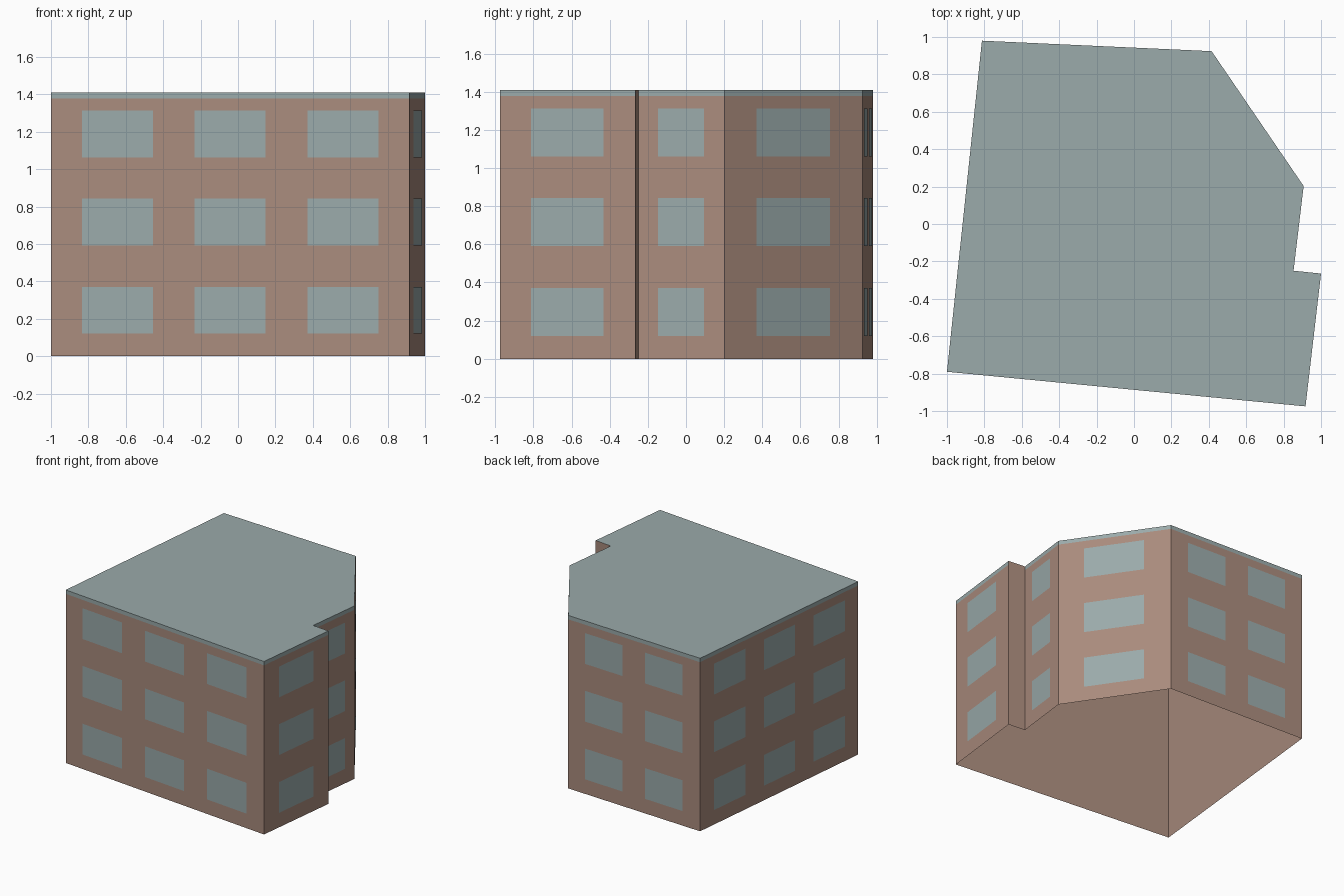
import bpy
import bmesh
from mathutils import Vector

cube = bpy.data.objects.get("Cube")
if cube:
    bpy.data.objects.remove(cube, do_unlink=True)


def make_material(name, rgb):
    mat = bpy.data.materials.new(name)
    mat.use_nodes = True
    mat.diffuse_color = (*rgb, 1)
    mat.node_tree.nodes["Principled BSDF"].inputs["Base Color"].default_value = (*rgb, 1)
    return mat


brown = make_material("brown_plaster", (0.40, 0.26, 0.205))
teal = make_material("grey_teal", (0.325, 0.405, 0.405))

HEIGHT = 1.41
BAND = 1.378      # underside of the roof edge band
PROUD = 0.003     # how far the window panes stand off the wall

# Footprint corner, then the number of window columns on the wall that follows
PLAN = [((-1.0, -0.79), 3), ((0.917, -0.975), 1), ((1.0, -0.265), 0),
        ((0.853, -0.25), 1), ((0.907, 0.203), 1), ((0.415, 0.924), 2),
        ((-0.813, 0.98), 3)]
# Column count: (end margin, window width) as fractions of the wall
LAYOUT = {1: (0.228, 0.535), 2: (0.13, 0.284), 3: (0.087, 0.198)}
SILLS = (0.12, 0.591, 1.061)
PANE_HEIGHT = 0.251


def at(p, z):
    return Vector((p[0], p[1], z))


def add_quad(bm, a, b, z0, z1, mat=0):
    corners = (at(a, z0), at(b, z0), at(b, z1), at(a, z1))
    bm.faces.new([bm.verts.new(c) for c in corners]).material_index = mat


def finish(name, bm, *mats):
    bmesh.ops.remove_doubles(bm, verts=bm.verts[:], dist=0.0001)
    mesh = bpy.data.meshes.new(name)
    bm.to_mesh(mesh)
    bm.free()
    for mat in mats:
        mesh.materials.append(mat)
    obj = bpy.data.objects.new(name, mesh)
    bpy.context.collection.objects.link(obj)


walls, roof, windows = bmesh.new(), bmesh.new(), bmesh.new()

for i, (start, columns) in enumerate(PLAN):
    a, b = Vector(start), Vector(PLAN[(i + 1) % len(PLAN)][0])
    # Wall with the roof band above; the short step wall has no band
    add_quad(walls, a, b, 0, BAND)
    add_quad(walls, a, b, BAND, HEIGHT, 1 if columns else 0)
    if not columns:
        continue
    # Grid of window panes
    along = b - a
    out = Vector((along.y, -along.x)).normalized() * PROUD
    margin, width = LAYOUT[columns]
    step = (1 - 2 * margin - width) / max(columns - 1, 1)
    for c in range(columns):
        left = a + along * (margin + c * step) + out
        for sill in SILLS:
            add_quad(windows, left, left + along * width, sill, sill + PANE_HEIGHT)

# Flat roof; the underside of the building stays open
roof.faces.new([roof.verts.new(at(p, HEIGHT)) for p, n in PLAN])

finish("outer_walls", walls, brown, teal)
finish("flat_roof", roof, teal)
finish("window_panes", windows, teal)
